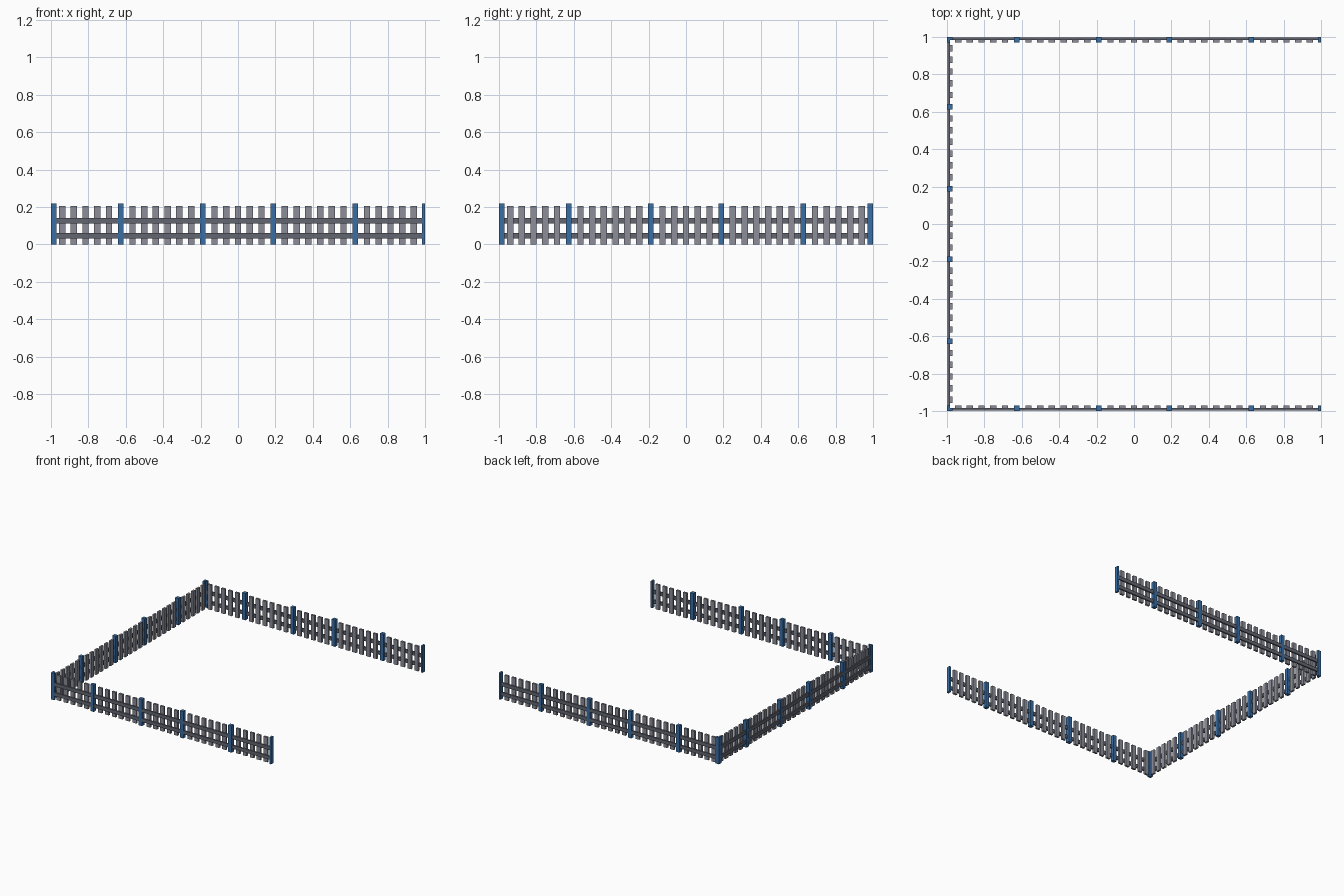
import bpy, bmesh, math
from mathutils import Matrix

cube = bpy.data.objects.get("Cube")
if cube:
    bpy.data.objects.remove(cube, do_unlink=True)


def material(name, rgb):
    m = bpy.data.materials.new(name)
    m.use_nodes = True
    m.diffuse_color = (*rgb, 1)
    m.node_tree.nodes["Principled BSDF"].inputs["Base Color"].default_value = (*rgb, 1)
    return m


BLUE = material("blue paint", (0.042, 0.156, 0.376))
LIGHT = material("light grey picket", (0.262, 0.27, 0.318))
DARK = material("dark grey rail", (0.127, 0.133, 0.165))

STEP = 0.0627           # spacing shared by pickets and posts
POSTS = (-10, -3, 3, 10)
PICKET_W, POST_W = 0.034, 0.031


def boxes(name, mat, spans, turn):
    """One object made of boxes given as (x0, x1, y0, y1, z0, z1)."""
    bm = bmesh.new()
    for x0, x1, y0, y1, z0, z1 in spans:
        m = (Matrix.Translation(((x0 + x1) / 2, (y0 + y1) / 2, (z0 + z1) / 2))
             @ Matrix.Diagonal((x1 - x0, y1 - y0, z1 - z0, 1)))
        bmesh.ops.create_cube(bm, size=1, matrix=m)
    bm.transform(Matrix.Rotation(turn, 4, 'Z'))
    mesh = bpy.data.meshes.new(name)
    bm.to_mesh(mesh)
    bm.free()
    mesh.materials.append(mat)
    obj = bpy.data.objects.new(name, mesh)
    bpy.context.collection.objects.link(obj)


def fence(side, turn):
    """A straight fence along y = -1, rails outside, turned about the centre."""
    # Full posts between the bays, half posts at both ends
    posts = [(i * STEP - POST_W / 2, i * STEP + POST_W / 2, -1, -0.97, 0, 0.22) for i in POSTS]
    posts += [(-1, -0.985, -1, -0.97, 0, 0.22), (0.985, 1, -1, -0.97, 0, 0.22)]
    boxes(side + "_posts", BLUE, posts, turn)
    # Pickets fill every slot without a post
    pickets = [(i * STEP - PICKET_W / 2, i * STEP + PICKET_W / 2, -0.987, -0.97, 0, 0.205)
               for i in range(-15, 16) if i not in POSTS]
    boxes(side + "_pickets", LIGHT, pickets, turn)
    # Two long rails on the outer face
    rails = [(-0.99, 0.99, -0.997, -0.985, z0, z1) for z0, z1 in ((0.033, 0.062), (0.112, 0.142))]
    boxes(side + "_rails", DARK, rails, turn)


# Three sides, open toward +x
fence("front_fence", 0)
fence("side_fence", -math.pi / 2)
fence("back_fence", math.pi)
